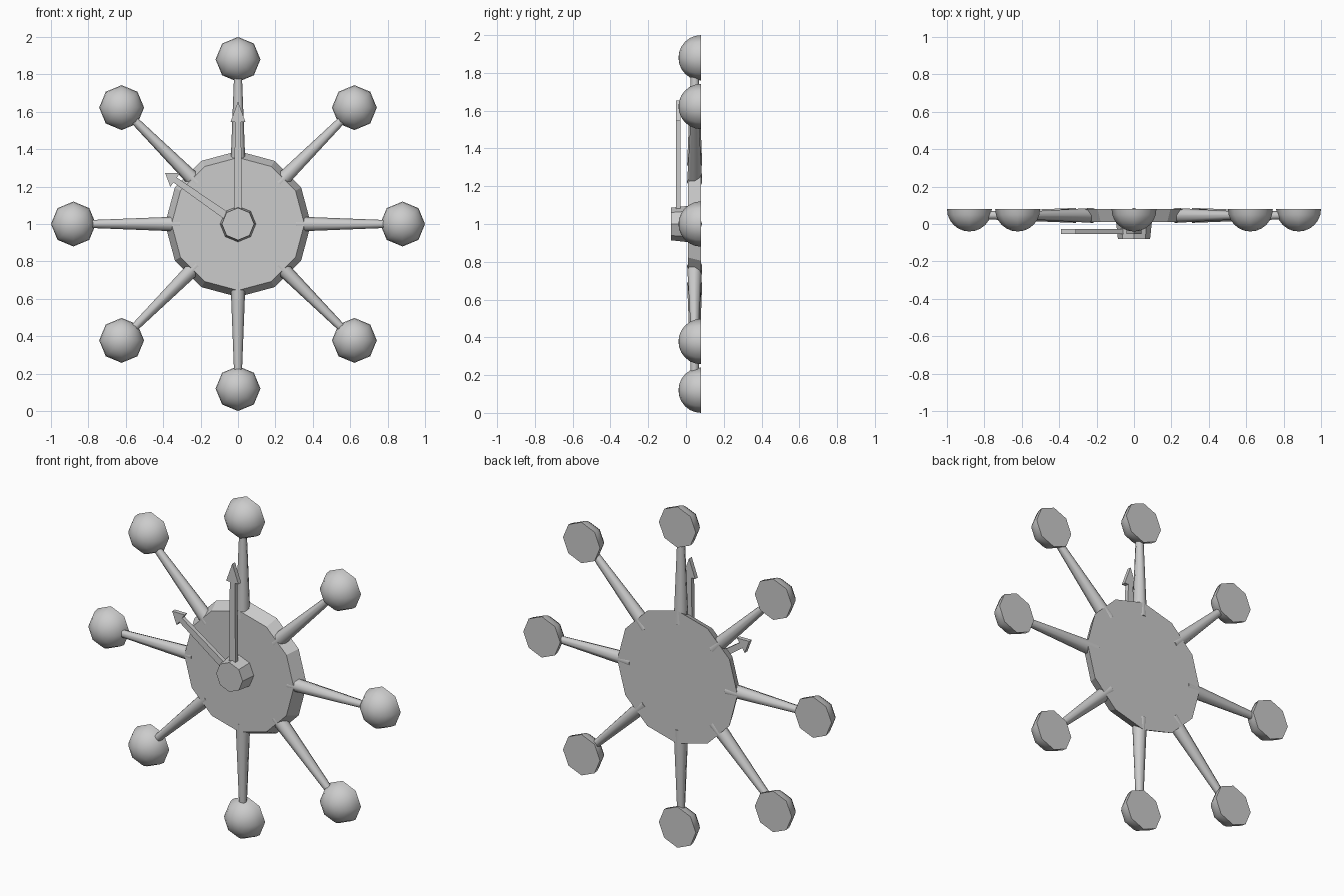
import bpy, bmesh, math
from mathutils import Matrix, Vector

if "Cube" in bpy.data.objects:
    bpy.data.objects.remove(bpy.data.objects["Cube"], do_unlink=True)

grey = bpy.data.materials.new("light grey")
grey.use_nodes = True
grey.diffuse_color = (0.6, 0.6, 0.6, 1)
grey.node_tree.nodes["Principled BSDF"].inputs["Base Color"].default_value = (0.6, 0.6, 0.6, 1)

CENTRE = Vector((0, 0, 1))
BACK = 0.08
FACE_FRONT = Matrix.Rotation(math.pi / 2, 4, 'X')   # turns local z towards the front


def finish(name, bm, smooth=False):
    bmesh.ops.recalc_face_normals(bm, faces=bm.faces[:])
    mesh = bpy.data.meshes.new(name)
    bm.to_mesh(mesh)
    bm.free()
    mesh.materials.append(grey)
    obj = bpy.data.objects.new(name, mesh)
    bpy.context.collection.objects.link(obj)
    if smooth:
        bpy.ops.object.select_all(action='DESELECT')
        obj.select_set(True)
        bpy.context.view_layer.objects.active = obj
        bpy.ops.object.shade_smooth_by_angle(angle=math.radians(60))
    return obj


def drum(name, sides, r_back, r_front, y_back, y_front):
    bm = bmesh.new()
    bmesh.ops.create_cone(bm, cap_ends=True, segments=sides, radius1=r_back,
                          radius2=r_front, depth=y_back - y_front)
    move = Matrix.Translation(CENTRE + Vector((0, (y_back + y_front) / 2, 0)))
    bm.transform(move @ FACE_FRONT)
    return finish(name, bm)


def spoke(name, turn, start=0.31, end=0.82):
    bm = bmesh.new()
    bmesh.ops.create_cone(bm, cap_ends=True, segments=8, radius1=0.04,
                          radius2=0.02, depth=end - start)
    out = Matrix.Translation((0, 0.046, (start + end) / 2))
    bm.transform(Matrix.Translation(CENTRE) @ turn @ out)
    finish(name, bm, True)


def half_ball(name, turn):
    bm = bmesh.new()
    bmesh.ops.create_uvsphere(bm, u_segments=8, v_segments=12, radius=0.12)
    low = [v for v in bm.verts if v.co.z < -0.001]
    bmesh.ops.delete(bm, geom=low, context='VERTS')
    bmesh.ops.holes_fill(bm, edges=[e for e in bm.edges if e.is_boundary], sides=0)
    spot = CENTRE + turn @ Vector((0, BACK, 0.88))
    bm.transform(Matrix.Translation(spot) @ FACE_FRONT)
    finish(name, bm, True)


def hand(name, angle, neck, tip, head_width):
    # Flat arrow outline, mirrored about its long axis
    side = [(0.021, 0.05), (0.016, neck), (head_width, neck)]
    outline = side + [(0, tip)] + [(-x, z) for x, z in reversed(side)]
    bm = bmesh.new()
    face = bm.faces.new([bm.verts.new((x, -0.053, z)) for x, z in outline])
    grown = bmesh.ops.extrude_face_region(bm, geom=[face])["geom"]
    bmesh.ops.translate(bm, vec=(0, 0.025, 0),
                        verts=[g for g in grown if isinstance(g, bmesh.types.BMVert)])
    bm.transform(Matrix.Translation(CENTRE) @ Matrix.Rotation(angle, 4, 'Y'))
    finish(name, bm)


# Clock body
drum("dial", 12, 0.39, 0.355, BACK, 0.01)
drum("hub", 8, 0.096, 0.086, 0.012, -0.08)

# Spokes and balls around the dial
for i in range(8):
    turn = Matrix.Rotation(i * math.pi / 4, 4, 'Y')
    spoke(f"spoke_{i + 1}", turn)
    half_ball(f"ball_{i + 1}", turn)

# Hands
hand("minute_hand", 0, 0.545, 0.655, 0.04)
hand("hour_hand", math.radians(-55), 0.41, 0.476, 0.045)
